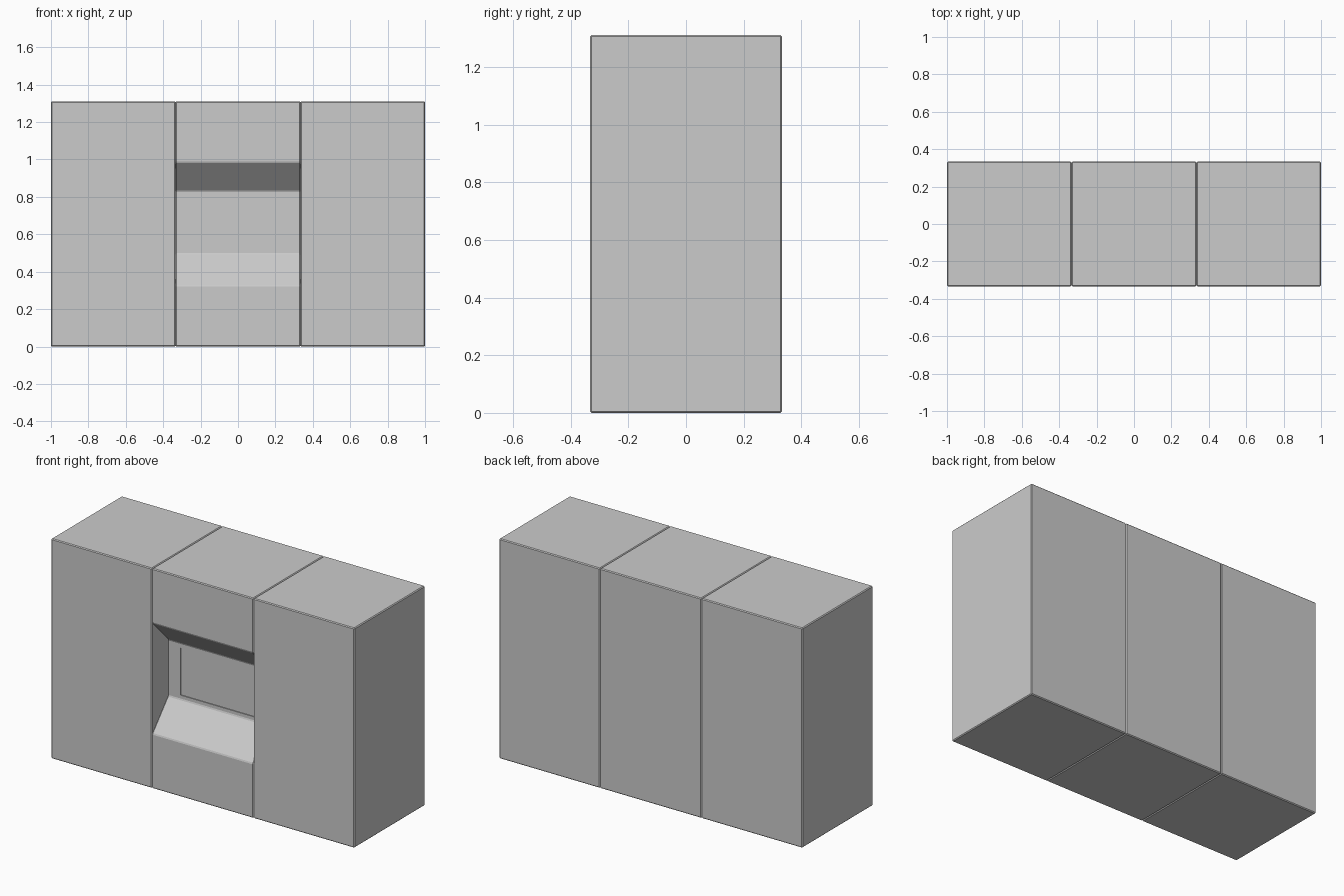
import bpy, bmesh

if "Cube" in bpy.data.objects:
    bpy.data.objects.remove(bpy.data.objects["Cube"])

HALF_D = 0.333   # half depth
H = 1.31         # height
SEAM = 0.3345    # x of the seams between modules
BEV = 0.005      # soft edge width


def extrude_profile(name, yz, x0, x1):
    """Extrude a closed (y, z) outline along x."""
    bm = bmesh.new()
    face = bm.faces.new([bm.verts.new((x0, y, z)) for y, z in yz])
    ext = bmesh.ops.extrude_face_region(bm, geom=[face])["geom"]
    verts = [g for g in ext if isinstance(g, bmesh.types.BMVert)]
    bmesh.ops.translate(bm, verts=verts, vec=(x1 - x0, 0, 0))
    bmesh.ops.recalc_face_normals(bm, faces=bm.faces)
    mesh = bpy.data.meshes.new(name)
    bm.to_mesh(mesh)
    bm.free()
    ob = bpy.data.objects.new(name, mesh)
    bpy.context.collection.objects.link(ob)
    return ob


def add_bevel(ob):
    mod = ob.modifiers.new("soft_edges", "BEVEL")
    mod.width = BEV
    mod.segments = 1
    mod.limit_method = "ANGLE"


def rect(y0, y1, z0, z1):
    return [(y0, z0), (y1, z0), (y1, z1), (y0, z1)]


# Plain cabinets on either side
for side, sx in (("left", -1), ("right", 1)):
    x0, x1 = sorted((sx * SEAM, sx))
    add_bevel(extrude_profile(side + "_cabinet", rect(-HALF_D, HALF_D, 0, H), x0, x1))

# Middle cabinet: side profile with a sloped recess in the front
BACK = -HALF_D + 0.15
profile = [(-HALF_D, 0), (HALF_D, 0), (HALF_D, H), (-HALF_D, H),
           (-HALF_D, 0.985), (BACK, 0.83), (BACK, 0.495), (-HALF_D, 0.325)]
middle = extrude_profile("middle_cabinet", profile, -SEAM, SEAM)
add_bevel(middle)

# Shallow screen panel sunk into the back of the recess
cutter = extrude_profile("screen_cutter", rect(BACK - 0.05, BACK + 0.005, 0.52, 0.80), -0.25, 0.25)
cutter.hide_render = True
cutter.display_type = "WIRE"
cut = middle.modifiers.new("screen_inset", "BOOLEAN")
cut.operation = "DIFFERENCE"
cut.solver = "EXACT"
cut.object = cutter
